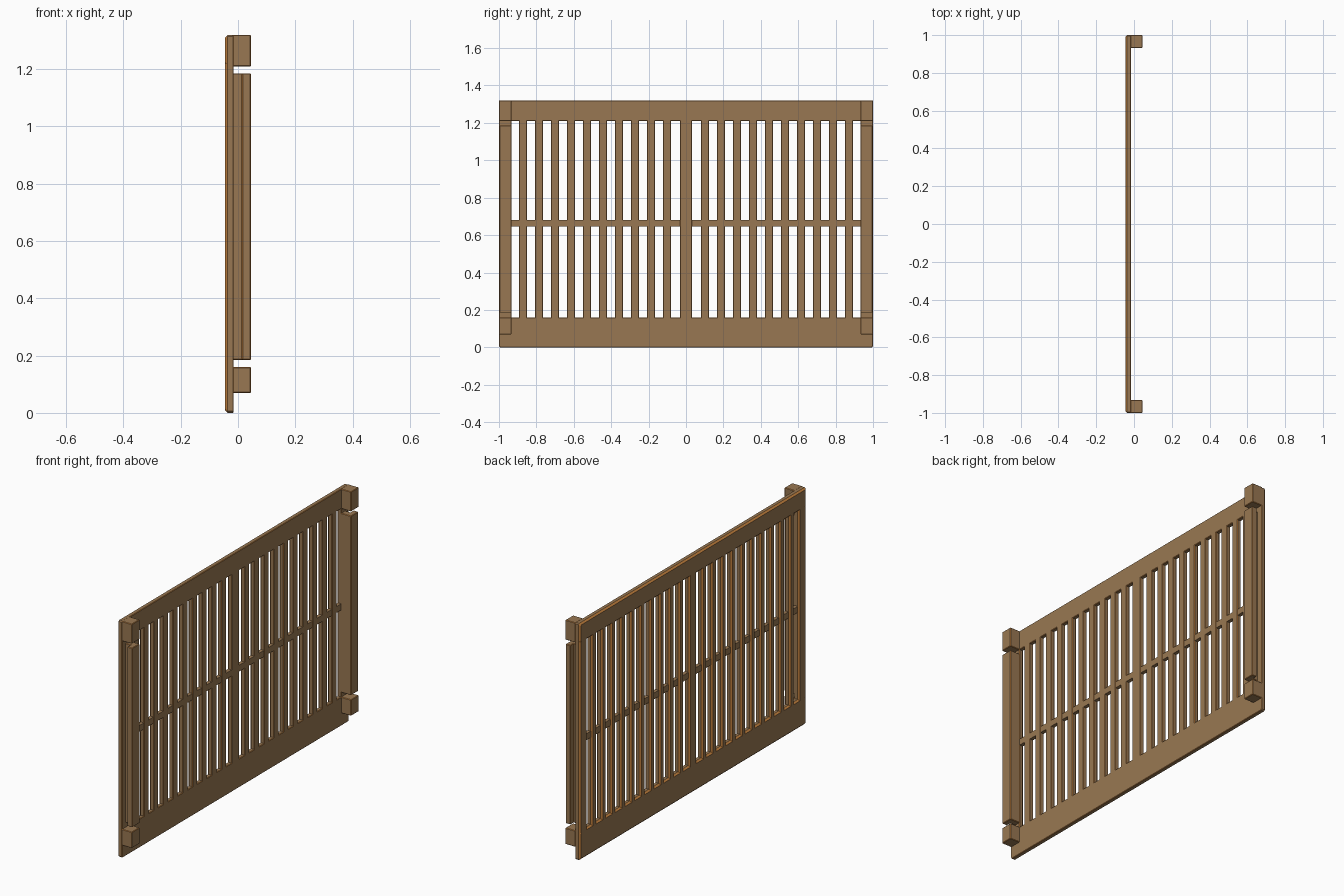
import bpy, bmesh

if "Cube" in bpy.data.objects:
    bpy.data.objects.remove(bpy.data.objects["Cube"])


def material(name, rgb):
    m = bpy.data.materials.new(name)
    m.diffuse_color = (*rgb, 1)
    m.use_nodes = True
    m.node_tree.nodes["Principled BSDF"].inputs["Base Color"].default_value = m.diffuse_color
    return m


BROWN = material("brown wood", (0.318, 0.187, 0.085))
ORANGE = material("worn orange edge", (0.56, 0.225, 0.05))

XF, XB = -0.045, -0.015   # outer and inner face of the panel
C, E = 0.009, 0.0025      # outer chamfer, fine inner chamfer


def loft(name, rings, orange_bands=(), bevel=0):
    """Skin equal-length rings, cap both ends, optionally bevel edges in orange."""
    bm = bmesh.new()
    rows = [[bm.verts.new(p) for p in r] for r in rings]
    n = len(rows[0])
    for b in range(len(rows) - 1):
        for i in range(n):
            j = (i + 1) % n
            f = bm.faces.new((rows[b][i], rows[b][j], rows[b + 1][j], rows[b + 1][i]))
            f.material_index = 1 if b in orange_bands else 0
    bm.faces.new(rows[0])
    bm.faces.new(rows[-1])
    bmesh.ops.recalc_face_normals(bm, faces=bm.faces[:])
    if bevel:
        bmesh.ops.bevel(bm, geom=bm.edges[:], offset=bevel, segments=1,
                        affect='EDGES', profile=0.5, material=1)
    me = bpy.data.meshes.new(name)
    bm.to_mesh(me)
    bm.free()
    me.materials.append(BROWN)
    me.materials.append(ORANGE)
    ob = bpy.data.objects.new(name, me)
    bpy.context.collection.objects.link(ob)
    return ob


def rect(x, y0, y1, z0, z1, cut=0):
    """Rectangle in the yz plane, optionally with clipped corners."""
    if not cut:
        return [(x, y0, z0), (x, y1, z0), (x, y1, z1), (x, y0, z1)]
    k = cut
    return [(x, y0 + k, z0), (x, y1 - k, z0), (x, y1, z0 + k), (x, y1, z1 - k),
            (x, y1 - k, z1), (x, y0 + k, z1), (x, y0, z1 - k), (x, y0, z0 + k)]


def box(name, x0, x1, y0, y1, z0, z1, bevel=0):
    return loft(name, [rect(x0, y0, y1, z0, z1), rect(x1, y0, y1, z0, z1)], (), bevel)


def board(name, y0, y1, z0, z1, z_chamfer, cut=0):
    """Panel board with orange chamfers: wide on the outer face, fine inside."""
    def ring(x, d):
        dz = d if z_chamfer else 0
        return rect(x, y0 + d, y1 - d, z0 + dz, z1 - dz, cut)
    return loft(name, [ring(XB, E), ring(XB - E, 0), ring(XF + C, 0), ring(XF, C)], (0, 2))


# Top and bottom rails
board("bottom_rail", -1, 1, 0, 0.16, True, 0.006)
board("top_rail", -1, 1, 1.21, 1.32, True, 0.006)

# Uprights run into the rail chamfers so the chamfers mitre
Z0, Z1 = 0.16 - C, 1.21 + C
board("centre_slat", -0.033, 0.033, Z0, Z1, False)
for s, side in ((-1, "front"), (1, "back")):
    a, b = sorted((s * 0.932, s * 1.0))
    board(side + "_stile", a, b, Z0, Z1, False)
    for k in range(10):
        y = s * (0.102 + 0.0855 * k)
        board(f"{side}_slat_{k + 1}", y - 0.021, y + 0.021, Z0, Z1, False)

    # Corner blocks on the inner side
    box(side + "_lower_block", XB - 0.004, 0.045, a, b, 0.07, 0.16, E)
    box(side + "_upper_block", XB - 0.004, 0.045, a, b, 1.21, 1.32, E)

    # Corner post with a groove on its outer side
    plan = [(XB - 0.004, 0.932), (0.045, 0.932), (0.045, 0.997), (0.015, 0.997),
            (0.015, 0.968), (XB - 0.004, 0.968)]
    loft(side + "_post", [[(x, s * y, z) for x, y in plan] for z in (0.185, 1.185)], (), E)

# Thin middle bar threaded through the slats
box("middle_bar", -0.037, XB - 0.001, -0.932, 0.932, 0.645, 0.68)
